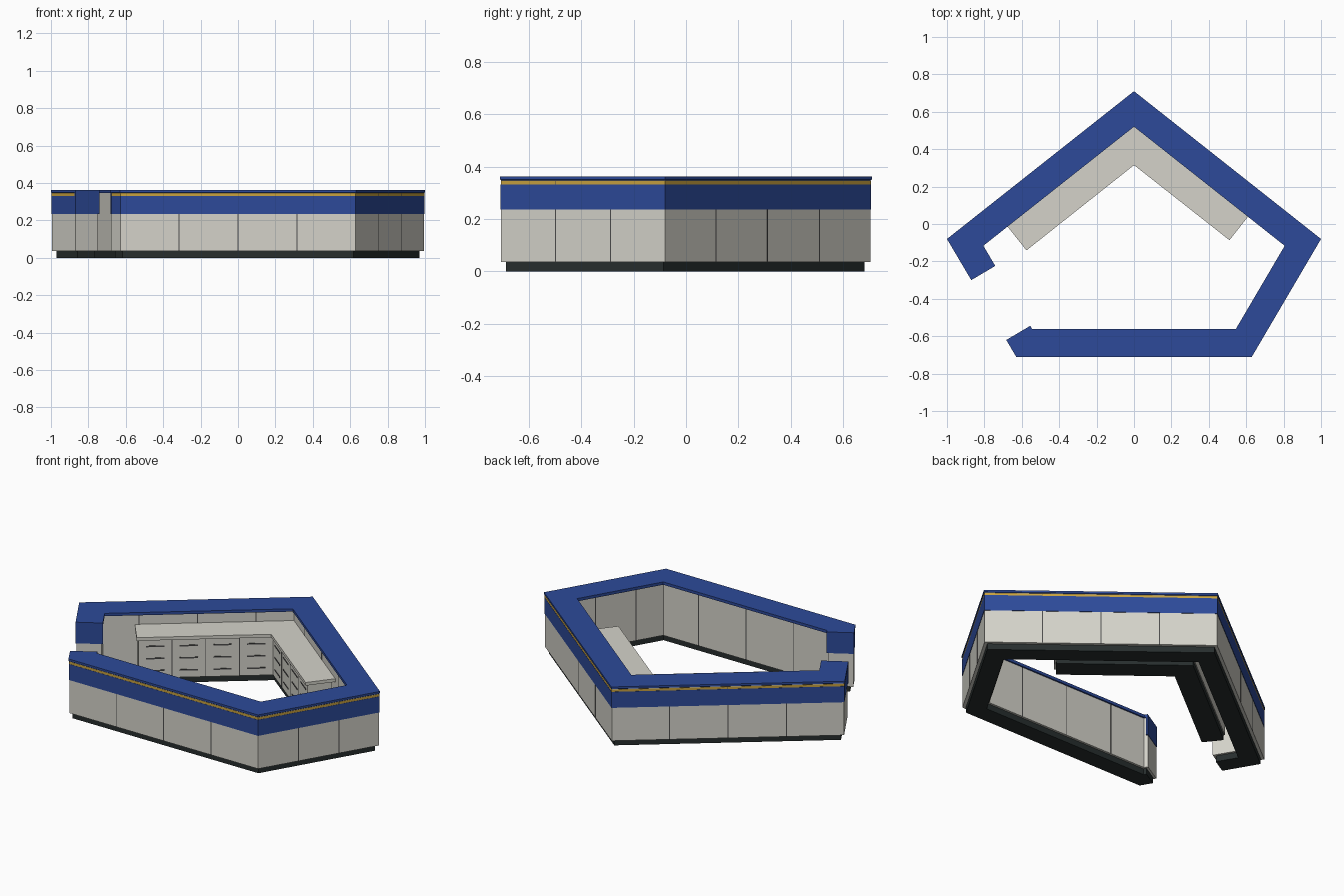
import bpy
import bmesh
from mathutils import Vector

cube = bpy.data.objects.get("Cube")
if cube:
    bpy.data.objects.remove(cube, do_unlink=True)


def material(name, rgb):
    mat = bpy.data.materials.new(name)
    mat.use_nodes = True
    mat.diffuse_color = (*rgb, 1)
    mat.node_tree.nodes["Principled BSDF"].inputs["Base Color"].default_value = (*rgb, 1)
    return mat


BLUE = material("blue", (0.026, 0.068, 0.32))
LIGHT = material("warm_white", (0.66, 0.65, 0.59))
GOLD = material("gold", (0.58, 0.36, 0.05))
DARK = material("dark_plinth", (0.02, 0.027, 0.027))
SEAM = material("seam_grey", (0.07, 0.07, 0.07))


def offset_path(path, dist):
    """Shift an open path to its right, with mitred corners."""
    pts = [Vector(p) for p in path]
    normals = []
    for a, b in zip(pts, pts[1:]):
        d = (b - a).normalized()
        normals.append(Vector((d.y, -d.x)))
    out = []
    for i, p in enumerate(pts):
        before = normals[max(i - 1, 0)]
        after = normals[min(i, len(normals) - 1)]
        out.append(p + (before + after) * dist / (1 + before.dot(after)))
    return out


def trim(path, t):
    """Shorten both ends of a path."""
    pts = [Vector(p) for p in path]
    first = pts[0] + (pts[1] - pts[0]).normalized() * t
    last = pts[-1] + (pts[-2] - pts[-1]).normalized() * t
    return [first] + pts[1:-1] + [last]


def rect(o0, o1, z0, z1):
    return [(o0, z0), (o1, z0), (o1, z1), (o0, z1)]


def sweep(bm, path, profile):
    """Sweep a closed (offset, z) profile along an open path, capping the ends."""
    lines = [[bm.verts.new((p.x, p.y, z)) for p in offset_path(path, o)]
             for o, z in profile]
    for k, line in enumerate(lines):
        nxt = lines[(k + 1) % len(lines)]
        for i in range(len(path) - 1):
            bm.faces.new((line[i], line[i + 1], nxt[i + 1], nxt[i]))
    for end in (0, -1):
        bm.faces.new([line[end] for line in lines])


def part(name, mat, pieces):
    bm = bmesh.new()
    for path, profile in pieces:
        sweep(bm, path, profile)
    bmesh.ops.recalc_face_normals(bm, faces=bm.faces)
    mesh = bpy.data.meshes.new(name)
    bm.to_mesh(mesh)
    bm.free()
    mesh.materials.append(mat)
    obj = bpy.data.objects.new(name, mesh)
    bpy.context.collection.objects.link(obj)


def stripe(a, b, t, width):
    """Short path of a given width centred at fraction t between two points."""
    a, b = Vector(a), Vector(b)
    mid, half = a.lerp(b, t), (b - a).normalized() * width / 2
    return [mid - half, mid + half]


# Five-sided enclosure, open on one side
ring = [(-0.87, -0.3), (-1, -0.08), (0, 0.71), (1, -0.08),
        (0.63, -0.71), (-0.63, -0.71), (-0.683, -0.62)]
DEPTH = 0.149

part("plinth", DARK, [(trim(ring, 0.015), rect(0.022, 0.127, 0, 0.038))])
part("wall", LIGHT, [(trim(ring, 0.002), rect(0.004, 0.14, 0.036, 0.35))])
part("fascia", BLUE, [(trim(ring, 0.002), rect(0.002, 0.03, 0.235, 0.331))])
part("gold_stripe", GOLD, [(trim(ring, 0.002), rect(0.003, 0.03, 0.331, 0.345))])
part("top_cap", BLUE, [(ring, [(0.006, 0.345), (DEPTH, 0.345), (DEPTH, 0.362),
                               (0, 0.362), (0, 0.35)])])

# Blue blocks closing the two ends beside the opening
ends = []
for tip, inner in ((ring[0], ring[1]), (ring[-1], ring[-2])):
    tip, inner = Vector(tip), Vector(inner)
    short = [tip, tip + (inner - tip).normalized() * 0.01]
    ends.append(short if tip == Vector(ring[0]) else short[::-1])
part("end_blocks", BLUE, [(p, rect(0, DEPTH, 0.235, 0.362)) for p in ends])

# Joints between the wall panels, on both faces
joints = []
for i, panels in ((1, 4), (2, 4), (3, 3), (4, 4)):
    for k in range(1, panels):
        joints.append((stripe(ring[i], ring[i + 1], k / panels, 0.005),
                       rect(0.003, 0.141, 0.037, 0.344)))
part("panel_joints", SEAM, joints)

# Back counter, with the longer arm on the open side
counter = [(-0.675, -0.015), (0, 0.52), (0.61, 0.04)]
body = trim(counter, 0.01)
FRONT = 0.147
part("counter_top", LIGHT, [(counter, rect(-0.015, 0.161, 0.268, 0.287))])
part("counter_body", LIGHT, [(body, rect(0.01, FRONT, 0.036, 0.27))])
part("counter_plinth", DARK, [(trim(counter, 0.02), rect(0.015, 0.137, 0, 0.038))])

# Drawer fronts: column joints and grip slots
corners = offset_path(body, FRONT)
columns, grips = [], []
for a, b in zip(corners, corners[1:]):
    for k in range(4):
        if k:
            columns.append((stripe(a, b, k / 4, 0.005), rect(-0.003, 0.001, 0.038, 0.268)))
        for z in (0.08, 0.153, 0.226):
            grips.append((stripe(a, b, (k + 0.5) / 4, 0.1),
                          rect(-0.003, 0.002, z - 0.004, z + 0.004)))
part("drawer_joints", SEAM, columns)
part("drawer_grips", SEAM, grips)
